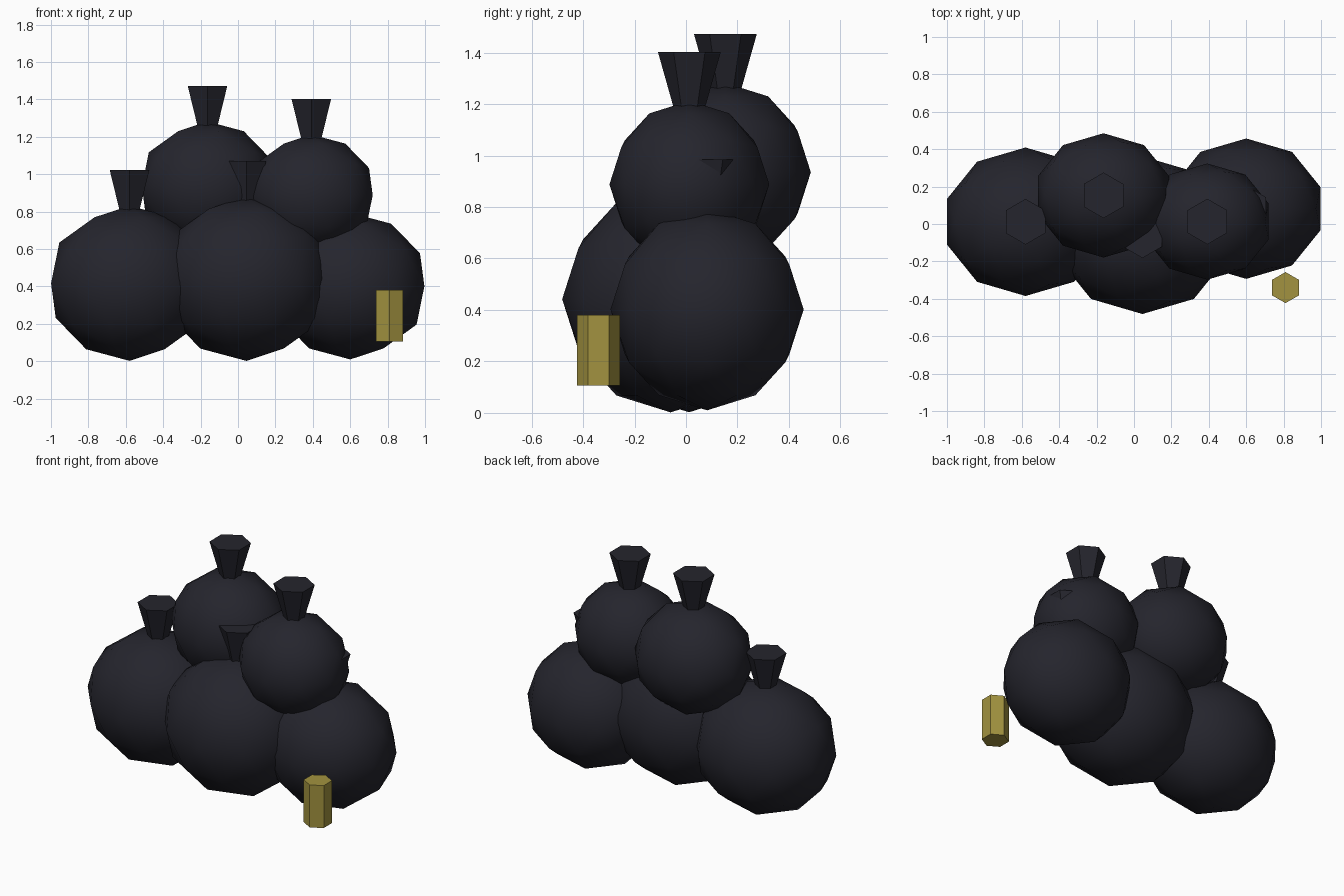
import bpy

if "Cube" in bpy.data.objects:
    bpy.data.objects.remove(bpy.data.objects["Cube"])


def material(name, rgb):
    m = bpy.data.materials.new(name)
    m.diffuse_color = (*rgb, 1.0)
    m.use_nodes = True
    m.node_tree.nodes["Principled BSDF"].inputs["Base Color"].default_value = m.diffuse_color
    return m


black = material("black_plastic", (0.018, 0.018, 0.026))
yellow = material("dull_yellow", (0.36, 0.29, 0.05))


def finish(name, mat, smooth):
    ob = bpy.context.object
    ob.name = name
    ob.data.materials.append(mat)
    for p in ob.data.polygons:
        p.use_smooth = smooth
    return ob


def bag(name, x, y, z, r):
    # slightly squashed rounded sack
    bpy.ops.mesh.primitive_ico_sphere_add(subdivisions=2, radius=1, location=(x, y, z))
    ob = finish(name + "_sack", black, True)
    ob.scale = (r, 0.9 * r, 0.94 * r)
    # gathered neck flaring upwards, sunk a little into the sack
    top = z + 0.94 * r
    low, high = top - 0.03, top + 0.19
    bpy.ops.mesh.primitive_cone_add(vertices=6, radius1=0.06, radius2=0.122,
                                    depth=high - low, location=(x, y, (low + high) / 2))
    finish(name + "_neck", black, False)


# lower row
bag("left_bag", -0.58, 0.012, 0.417, 0.441)
bag("middle_bag", 0.045, -0.06, 0.442, 0.468)
bag("right_bag", 0.60, 0.082, 0.402, 0.417)
# upper row
bag("upper_left_bag", -0.163, 0.153, 0.935, 0.369)
bag("upper_right_bag", 0.392, 0.013, 0.888, 0.345)

# discarded can in front
bpy.ops.mesh.primitive_cylinder_add(vertices=6, radius=0.083, depth=0.275,
                                    location=(0.81, -0.34, 0.243))
finish("can", yellow, False)
